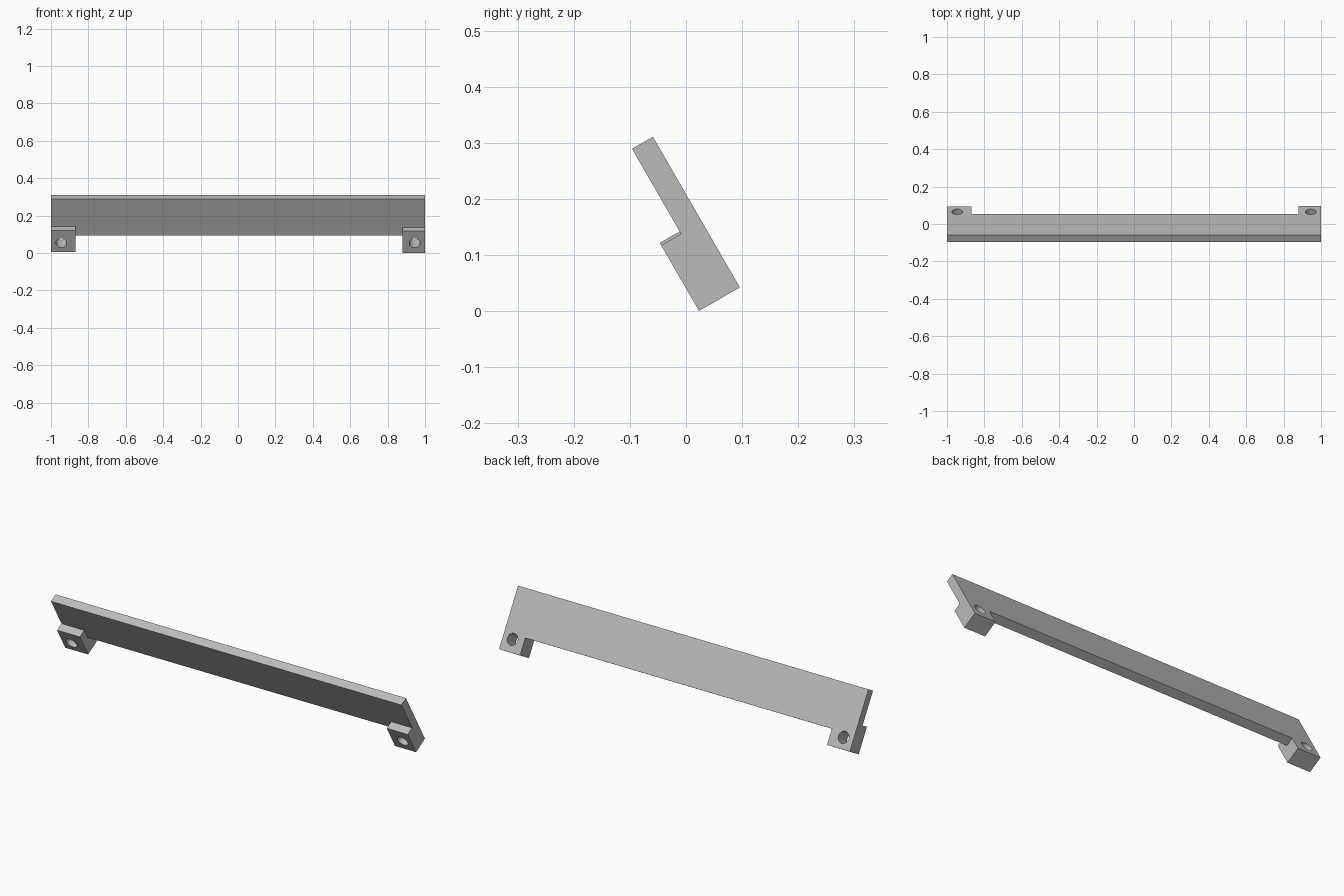
import bpy, bmesh
from math import radians
from mathutils import Matrix

cube = bpy.data.objects.get("Cube")
if cube:
    bpy.data.objects.remove(cube, do_unlink=True)

grey = bpy.data.materials.new("plain_grey")
grey.use_nodes = True
colour = (0.5, 0.5, 0.5, 1)
grey.diffuse_color = colour
grey.node_tree.nodes["Principled BSDF"].inputs["Base Color"].default_value = colour

# The whole rail leans forward about its upper back edge
LEAN = Matrix.Translation((0, -0.059, 0.311)) @ Matrix.Rotation(radians(30), 4, "X")
PLATE, BLOCK = 0.043, 0.084            # thickness of the plate and of the feet
HOLE_X, HOLE_Z, HOLE_R = 0.945, -0.248, 0.029


def slab(name, outline, back, front):
    """Extrude an x-z outline forward from depth back to depth front."""
    bm = bmesh.new()
    face = bm.faces.new([bm.verts.new((x, -back, z)) for x, z in outline])
    ext = bmesh.ops.extrude_face_region(bm, geom=[face])
    verts = [v for v in ext["geom"] if isinstance(v, bmesh.types.BMVert)]
    bmesh.ops.translate(bm, verts=verts, vec=(0, back - front, 0))
    bmesh.ops.recalc_face_normals(bm, faces=bm.faces)
    return finish(name, bm)


def finish(name, bm):
    mesh = bpy.data.meshes.new(name)
    bm.to_mesh(mesh)
    bm.free()
    mesh.materials.append(grey)
    obj = bpy.data.objects.new(name, mesh)
    bpy.context.collection.objects.link(obj)
    obj.matrix_world = LEAN
    return obj


def drill(obj, cutter):
    mod = obj.modifiers.new("screw_hole", "BOOLEAN")
    mod.operation, mod.solver, mod.object = "DIFFERENCE", "EXACT", cutter
    bpy.context.view_layer.objects.active = obj
    bpy.ops.object.modifier_apply(modifier=mod.name)


# Long plate with a leg at each end
right_in, left_in = -0.87, 0.88
right_end, left_end = -0.304, -0.31
plate = slab("plate", [(-1, 0), (1, 0), (1, left_end), (left_in, left_end),
                       (left_in, -0.225), (right_in, -0.225),
                       (right_in, right_end), (-1, right_end)], 0, PLATE)

# Thick mounting feet on the front of the legs
for side, x0, x1, top, end in (("right", -1, right_in, -0.17, right_end),
                               ("left", left_in, 1, -0.175, left_end)):
    foot = slab(side + "_foot", [(x0, top), (x1, top), (x1, end), (x0, end)],
                PLATE, BLOCK)
    # Screw hole through foot and plate
    bm = bmesh.new()
    centre = HOLE_X if side == "left" else -HOLE_X
    place = Matrix.Translation((centre, -BLOCK / 2, HOLE_Z)) @ Matrix.Rotation(radians(90), 4, "X")
    bmesh.ops.create_cone(bm, cap_ends=True, segments=32, radius1=HOLE_R,
                          radius2=HOLE_R, depth=0.3, matrix=place)
    cutter = finish("hole_cutter", bm)
    cutter.hide_render = True
    for part in (plate, foot):
        drill(part, cutter)
    bpy.data.objects.remove(cutter, do_unlink=True)
